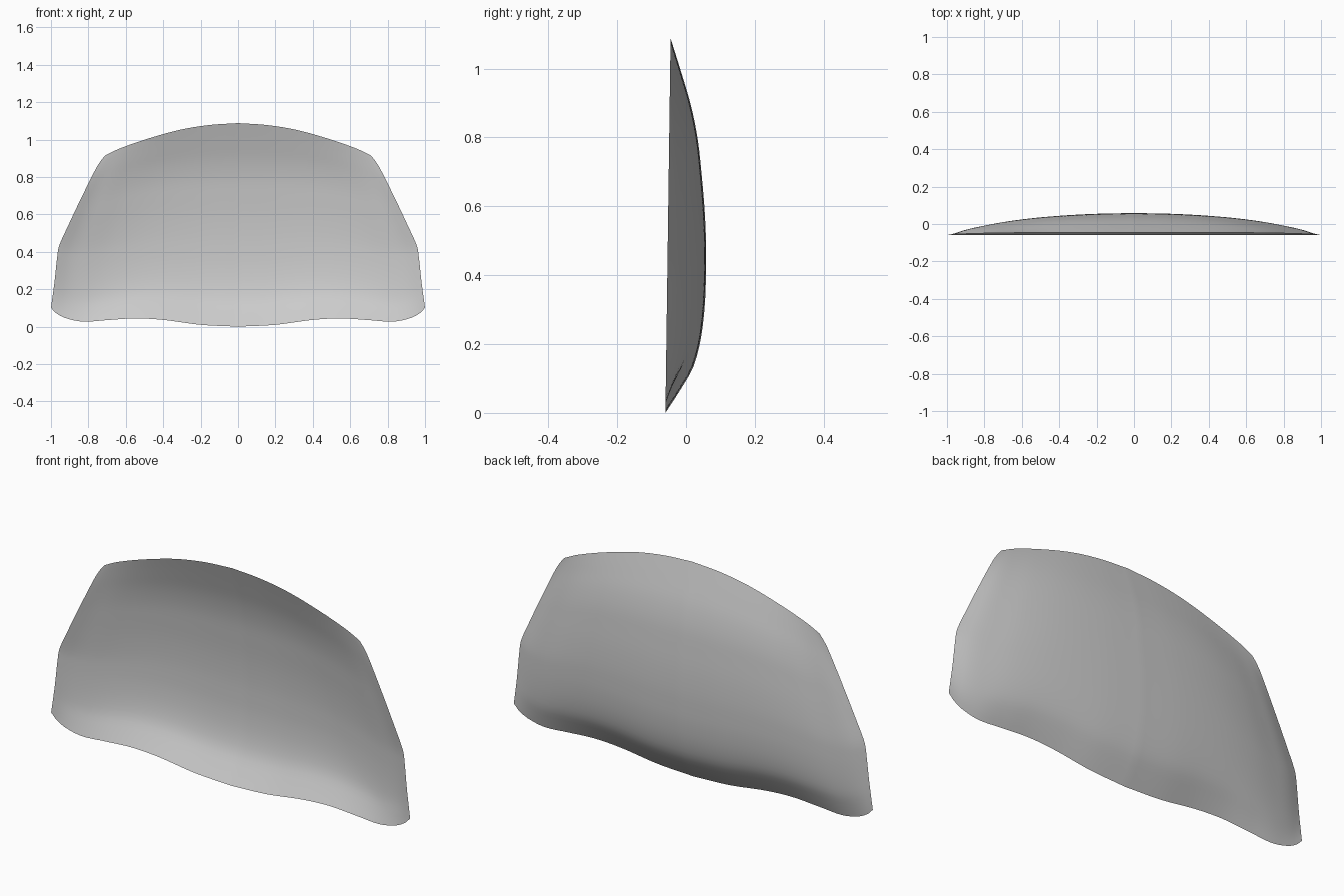
import bpy, bmesh
from mathutils import Vector

if "Cube" in bpy.data.objects:
    bpy.data.objects.remove(bpy.data.objects["Cube"])


def curve(pts, t):
    """Smooth interpolation through (t, value) pairs."""
    n = len(pts)

    def slope(i):
        a, b = pts[max(i - 1, 0)], pts[min(i + 1, n - 1)]
        return (b[1] - a[1]) / (b[0] - a[0])
    i = 0
    while i < n - 2 and t > pts[i + 1][0]:
        i += 1
    (x0, y0), (x1, y1) = pts[i], pts[i + 1]
    d = x1 - x0
    s = (t - x0) / d
    return ((2*s**3 - 3*s**2 + 1) * y0 + (s**3 - 2*s**2 + s) * d * slope(i)
            + (3*s**2 - 2*s**3) * y1 + (s**3 - s**2) * d * slope(i + 1))


# Outline: bottom and top edges as (x, z), side edge as (z, x)
BOTTOM = [(0, .01), (.2, .02), (.4, .046), (.55, .054), (.7, .045),
          (.83, .037), (.92, .055), (.97, .08), (1, .11)]
TOP = [(0, 1.098), (.16, 1.087), (.32, 1.06), (.5, 1.009), (.64, .959), (.71, .925)]
SIDE = [(.11, 1), (.25, .981), (.38, .967), (.44, .957), (.55, .908),
        (.7, .837), (.86, .757), (.9, .731), (.925, .71)]
# Depth of the bulge along the height and across the width
RISE = [(0, 0), (.064, .044), (.12, .078), (.193, .099), (.285, .110), (.38, .1125),
        (.45, .1115), (.54, .106), (.634, .096), (.73, .083), (.82, .062), (.91, .032), (1, 0)]
FADE = [(0, 1), (.25, .95), (.5, .81), (.7, .61), (.87, .34), (.94, .19), (1, 0)]

NU, NV = 40, 40
bm = bmesh.new()
rows = []
for j in range(NV + 1):
    v = j / NV
    zs = .11 + v * (.925 - .11)
    xs = curve(SIDE, zs)
    row = []
    for i in range(-NU, NU + 1):
        u = abs(i) / NU
        zb, zt = curve(BOTTOM, u), curve(TOP, .71 * u)
        # blend bottom and top edges; the side edge meets both at the corners
        x, z = u * xs, zb + v * (zt - zb)
        y = -.06 + .0138 * z + curve(RISE, v) * curve(FADE, u)
        row.append(bm.verts.new((x if i >= 0 else -x, y, z)))
    rows.append(row)
for a, b in zip(rows, rows[1:]):
    for i in range(2 * NU):
        bm.faces.new((a[i + 1], a[i], b[i], b[i + 1]))
zmin = min(p.co.z for p in bm.verts)
bmesh.ops.translate(bm, verts=bm.verts, vec=Vector((0, 0, -zmin)))

# Curved panel, a single open sheet
mesh = bpy.data.meshes.new("curved_panel")
bm.to_mesh(mesh)
bm.free()
mesh.shade_smooth()
panel = bpy.data.objects.new("curved_panel", mesh)
bpy.context.collection.objects.link(panel)
